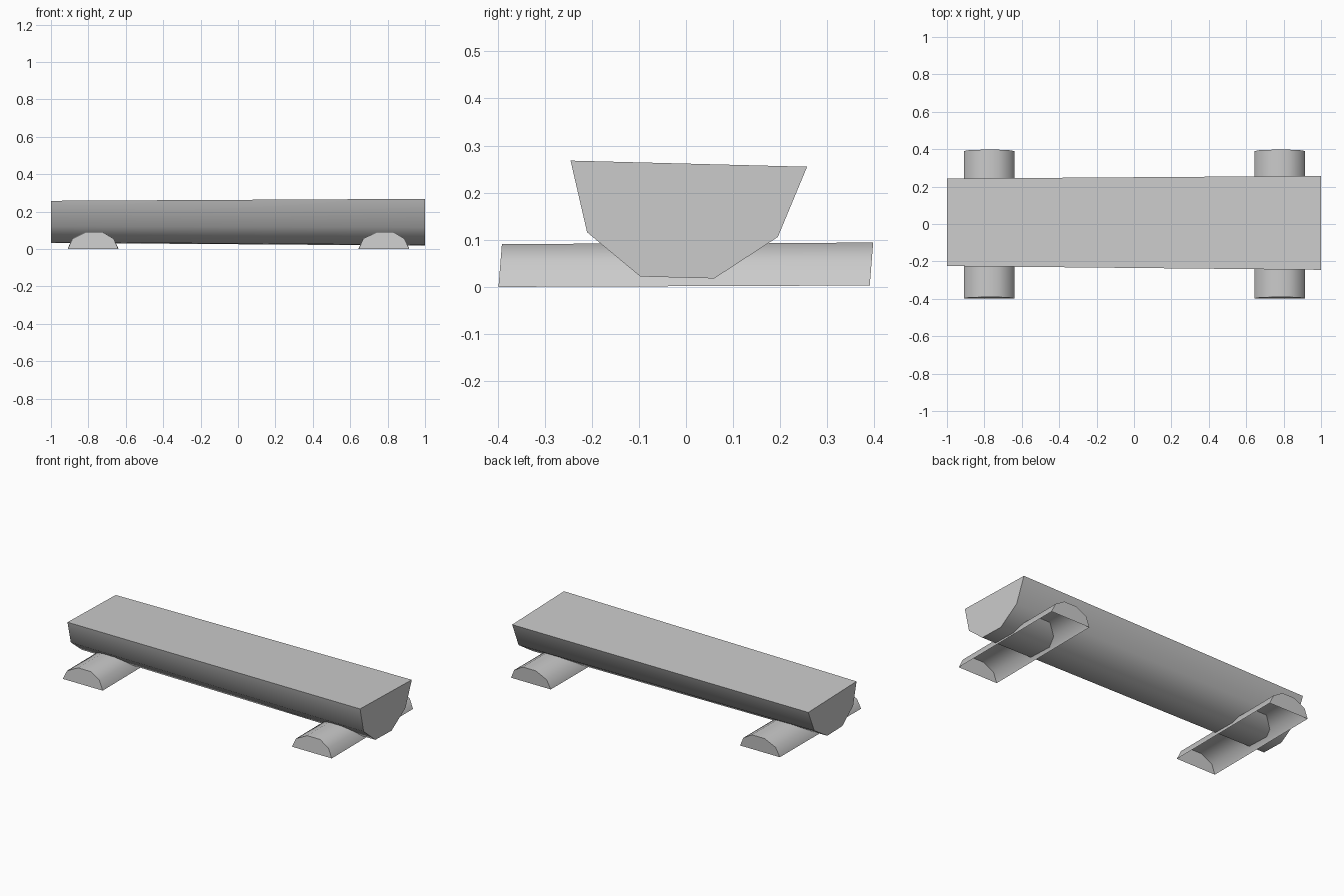
import bpy, bmesh, math

default_cube = bpy.data.objects.get("Cube")
if default_cube:
    bpy.data.objects.remove(default_cube, do_unlink=True)

# One plain grey for the whole bench
grey = bpy.data.materials.new("plain_grey")
grey.use_nodes = True
colour = (0.6, 0.6, 0.6, 1)
grey.diffuse_color = colour
grey.node_tree.nodes["Principled BSDF"].inputs["Base Color"].default_value = colour


def loft(name, start, end, open_edge=None):
    """Join two matching outlines with side faces and end caps."""
    bm = bmesh.new()
    a = [bm.verts.new(p) for p in start]
    b = [bm.verts.new(p) for p in end]
    n = len(a)
    for i in range(n):
        j = (i + 1) % n
        if i != open_edge:
            bm.faces.new((a[i], a[j], b[j], b[i]))
    bm.faces.new(a[::-1])
    bm.faces.new(b)
    bmesh.ops.recalc_face_normals(bm, faces=bm.faces)
    mesh = bpy.data.meshes.new(name)
    bm.to_mesh(mesh)
    bm.free()
    mesh.materials.append(grey)
    obj = bpy.data.objects.new(name, mesh)
    bpy.context.collection.objects.link(obj)
    bpy.ops.object.select_all(action="DESELECT")
    obj.select_set(True)
    bpy.context.view_layer.objects.active = obj
    bpy.ops.object.shade_smooth_by_angle(angle=math.radians(52))
    return obj


# Split-log seat, slightly thinner at its right end: outline as (y, z)
seat = [(-0.245, 0.268), (-0.21, 0.116), (-0.097, 0.022),
        (0.06, 0.018), (0.195, 0.106), (0.257, 0.255)]
thick_end = [(1, y, z) for y, z in seat]
thin_end = [(-1, 0.009 + 0.932 * (y - 0.006), 0.145 + 0.9 * (z - 0.143))
            for y, z in seat]
loft("log_seat", thin_end, thick_end)

# Half-log feet, open underneath, with slightly slanted ends: outline as (x, z)
foot = [(-0.135, 0), (-0.11, 0.055), (-0.037, 0.091),
        (0.05, 0.091), (0.11, 0.055), (0.135, 0)]
for name, cx in (("right_foot", -0.775), ("left_foot", 0.78)):
    front = [(cx + x, -0.398 + 0.08 * z, z) for x, z in foot]
    back = [(cx + x, 0.39 + 0.08 * z, z + 0.003) for x, z in foot]
    loft(name, front, back, open_edge=len(foot) - 1)
